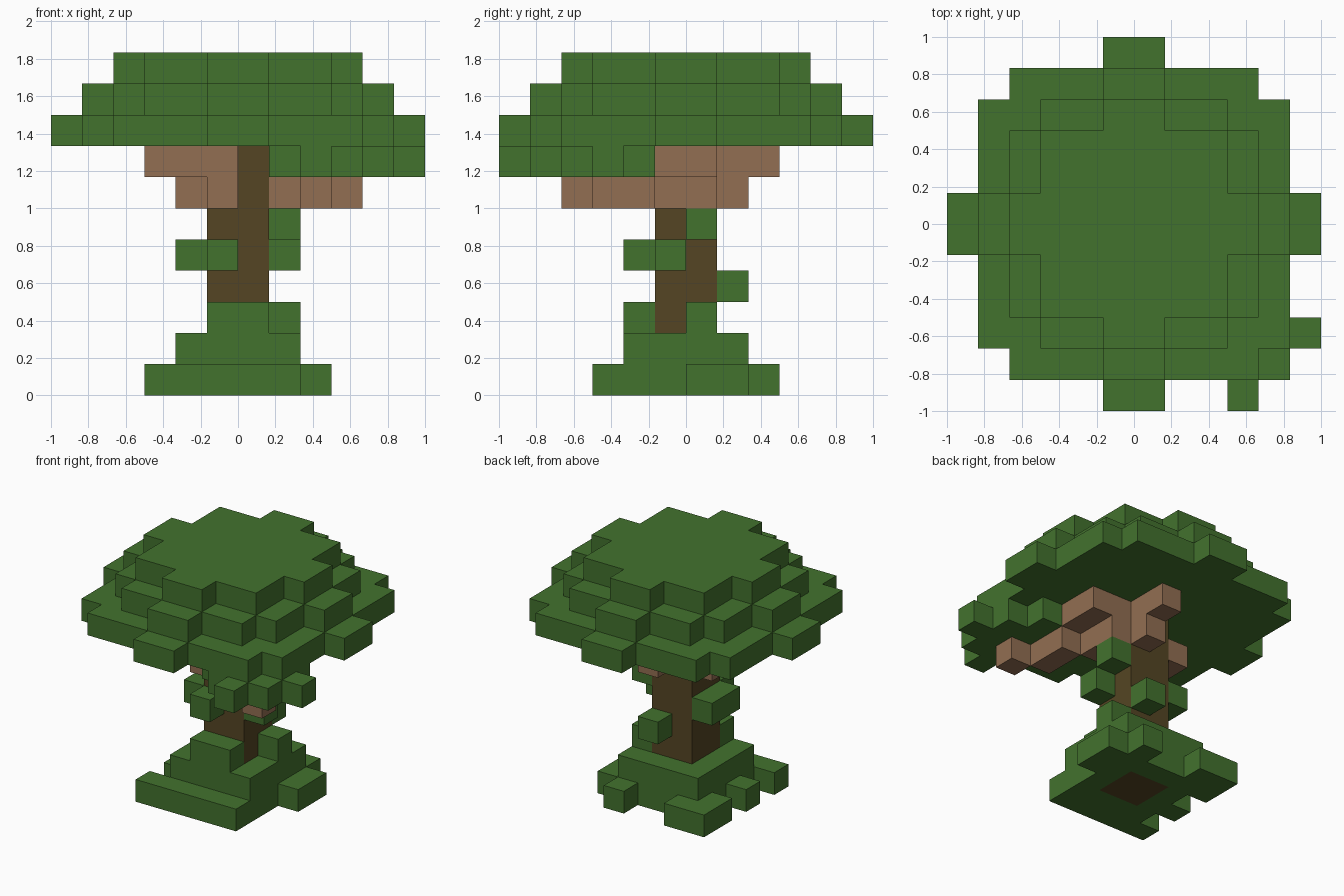
import bpy, bmesh
from mathutils import Vector

UNIT = 1 / 6  # edge length of one block

cube = bpy.data.objects.get("Cube")
if cube:
    bpy.data.objects.remove(cube)


def material(name, r, g, b):
    mat = bpy.data.materials.new(name)
    mat.use_nodes = True
    mat.diffuse_color = (r, g, b, 1)
    shader = mat.node_tree.nodes["Principled BSDF"]
    shader.inputs["Base Color"].default_value = (r, g, b, 1)
    shader.inputs["Roughness"].default_value = 1
    return mat


leaf = material("leaf green", .055, .168, .027)
bark = material("dark bark", .089, .060, .017)
wood = material("light wood", .287, .156, .084)

parts = {}   # part name -> (material, cells)
filled = set()


def box(x0, x1, y0, y1, z0, z1):
    return [(x, y, z) for x in range(x0, x1) for y in range(y0, y1) for z in range(z0, z1)]


def layer(z, *cells):
    return [(x, y, z) for x, y in cells]


def part(name, mat, *groups):
    cells = {c for group in groups for c in group} - filled
    filled.update(cells)
    parts[name] = (mat, cells)


def canopy(z, body, cut):
    """Square with cut corners and a centred tab on each side."""
    r, s, t = body, body - cut, body + 1
    return (box(-r, r, -s, s, z, z + 1) + box(-s, s, -r, r, z, z + 1)
            + box(-t, t, -1, 1, z, z + 1) + box(-1, 1, -t, t, z, z + 1))


# Trunk
part("trunk", bark, box(-1, 1, -1, 1, 0, 8))

# Mossy mound around the foot
part("base_mound", leaf,
     box(-2, 2, -2, 2, 0, 2),
     box(-3, 2, -3, -2, 0, 1),
     box(2, 3, 0, 2, 0, 1),
     layer(0, (1, 2), (-2, 2), (-3, 2), (-3, 1), (-3, -1)),
     layer(2, (-1, -2), (0, -2), (1, 0)))

# Leaf clumps on the trunk
part("trunk_leaves", leaf,
     layer(3, (0, 1)),
     layer(4, (-2, -1), (-2, 0), (-1, -2), (1, -1)),
     layer(5, (1, 0)))

# Branches
part("long_branch", wood, layer(6, (1, 0), (1, -1), (2, -2), (2, -3), (3, -4)))
part("left_branch", wood, box(1, 3, -1, 1, 7, 8))
part("back_branch", wood, layer(6, (0, 1)), layer(7, (0, 1), (0, 2)))
part("right_branch", wood,
     layer(6, (-2, -1), (-2, 0), (-1, -2)),
     layer(7, (-1, -2), (-2, -2), (-3, -2)))

# Diamond of leaves over the end of the long branch
part("branch_leaves", leaf,
     [c for c in box(1, 6, -6, -1, 7, 8) if abs(c[0] - 3) + abs(c[1] + 4) <= 2])

# Stepped crown
part("canopy", leaf, canopy(8, 5, 1), canopy(9, 4, 1), canopy(10, 3, 0))


def build(name, mat, cells):
    """Make a mesh from the exposed block faces."""
    bm = bmesh.new()
    for cell in sorted(cells):
        centre = Vector(cell) + Vector((.5, .5, .5))
        for axis in range(3):
            for sign in (-1, 1):
                normal = Vector((0, 0, 0))
                normal[axis] = sign
                neighbour = tuple(int(a + b) for a, b in zip(cell, normal))
                if neighbour in filled:
                    continue
                u = Vector((0, 0, 0))
                u[(axis + 1) % 3] = .5
                v = normal.cross(u)
                mid = centre + normal * .5
                corners = (mid - u - v, mid + u - v, mid + u + v, mid - u + v)
                bm.faces.new([bm.verts.new(p * UNIT) for p in corners])
    bmesh.ops.remove_doubles(bm, verts=bm.verts, dist=UNIT / 100)
    mesh = bpy.data.meshes.new(name)
    bm.to_mesh(mesh)
    bm.free()
    mesh.materials.append(mat)
    bpy.context.collection.objects.link(bpy.data.objects.new(name, mesh))


for name, (mat, cells) in parts.items():
    build(name, mat, cells)
